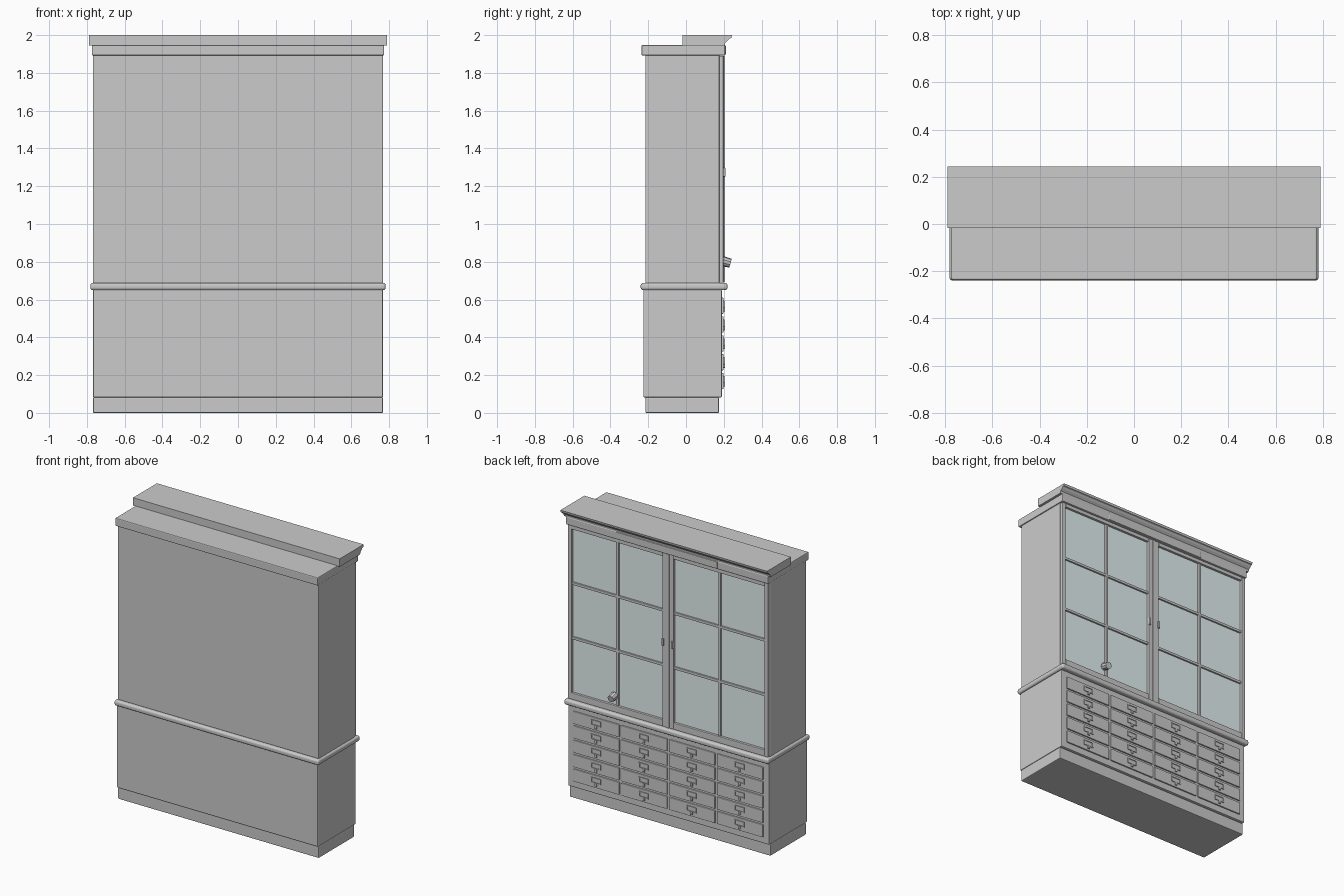
import bpy, bmesh, math
from mathutils import Matrix

if "Cube" in bpy.data.objects:
    bpy.data.objects.remove(bpy.data.objects["Cube"])


def finish(name, bm, bevel=0.0, segs=2, color=None):
    bmesh.ops.recalc_face_normals(bm, faces=bm.faces)
    me = bpy.data.meshes.new(name)
    bm.to_mesh(me)
    bm.free()
    ob = bpy.data.objects.new(name, me)
    bpy.context.collection.objects.link(ob)
    if bevel:
        m = ob.modifiers.new("bevel", 'BEVEL')
        m.width, m.segments = bevel, segs
    if color:
        mat = bpy.data.materials.new(name)
        mat.diffuse_color = color
        mat.use_nodes = True
        mat.node_tree.nodes["Principled BSDF"].inputs["Base Color"].default_value = mat.diffuse_color
        me.materials.append(mat)
    return ob


def add_box(bm, x0, x1, y0, y1, z0, z1):
    m = Matrix.Translation(((x0 + x1) / 2, (y0 + y1) / 2, (z0 + z1) / 2))
    m = m @ Matrix.Diagonal((abs(x1 - x0), y1 - y0, z1 - z0, 1))
    bmesh.ops.create_cube(bm, size=1, matrix=m)


def boxes(name, dims, bevel=0.0, segs=2, color=None):
    bm = bmesh.new()
    for d in dims:
        add_box(bm, *d)
    return finish(name, bm, bevel, segs, color)


# Carcass, from plinth to frieze
boxes("plinth", [(-.768, .768, -.215, .175, 0, .082)], .006)
boxes("lower_cabinet", [(-.768, .768, -.226, .19, .082, .652)], .006)
boxes("waist_moulding", [(-.782, .782, -.24, .22, .65, .688)], .014, 4)
boxes("upper_cabinet", [(-.768, .768, -.215, .177, .685, 1.895)], .005)
boxes("frieze", [(-.774, .774, -.236, .207, 1.892, 1.948)], .006)
boxes("frieze_panel", [(-.385, .385, .2, .211, 1.897, 1.944)], .002)

# Crown moulding, a profile extruded along x
profile = [(-.018, 1.945), (.205, 1.945), (.208, 1.96), (.215, 1.966),
           (.222, 1.972), (.23, 1.982), (.24, 1.985), (.243, 2.0), (-.018, 2.0)]
bm = bmesh.new()
f = bm.faces.new([bm.verts.new((-.79, y, z)) for y, z in profile])
ext = bmesh.ops.extrude_face_region(bm, geom=[f])
bmesh.ops.translate(bm, vec=(1.58, 0, 0),
                    verts=[v for v in ext["geom"] if isinstance(v, bmesh.types.BMVert)])
finish("crown_moulding", bm)

# Glazed doors, mirrored left and right
XI, XO, ZB, ZT = .042, .738, .735, 1.865
for side, s in (("right", 1), ("left", -1)):
    def mx(x0, x1, *rest):
        return (min(s * x0, s * x1), max(s * x0, s * x1)) + rest
    boxes(side + "_door_frame", [
        mx(.006, XI, .17, .198, .69, 1.89), mx(XO, .765, .17, .198, .69, 1.89),
        mx(XI, XO, .17, .198, .69, ZB), mx(XI, XO, .17, .198, ZT, 1.89)], .003)
    xm = (XI + XO) / 2
    bars = [mx(xm - .009, xm + .009, .17, .194, ZB, ZT)]
    for i in (1, 2):
        z = ZB + (ZT - ZB) * i / 3
        bars.append(mx(XI, XO, .17, .193, z - .009, z + .009))
    boxes(side + "_door_glazing_bars", bars, .003)
    boxes(side + "_door_glass", [mx(XI, XO, .178, .182, ZB, ZT)],
          color=(.78, .88, .88, 1))
    boxes(side + "_door_handle", [mx(.03, .044, .195, .209, 1.25, 1.298)], .003)
boxes("door_astragal", [(-.012, .012, .18, .203, .69, 1.89)], .003)

# Drawers with label holder and small pull
fronts, holders, pulls = [], [], []
for c in range(4):
    x = (c - 1.5) * .366
    for r in range(5):
        z = .169 + r * .0995
        fronts.append((x - .176, x + .176, .18, .199, z - .043, z + .043))
        for zz in (z + .024, z - .008):
            holders.append((x - .036, x + .036, .195, .204, zz - .003, zz + .003))
        for xx in (x - .034, x + .034):
            holders.append((xx - .003, xx + .003, .195, .204, z - .011, z + .027))
        pulls.append((x - .008, x + .008, .195, .207, z - .03, z - .008))
boxes("drawer_fronts", fronts, .004)
boxes("drawer_label_holders", holders)
boxes("drawer_pulls", pulls, .002)

# Tilted round knob low on the door
bm = bmesh.new()
bmesh.ops.create_cone(bm, cap_ends=True, segments=10, radius1=.027, radius2=.024, depth=.045,
                      matrix=Matrix.Translation((.41, .214, .798)) @
                      Matrix.Rotation(math.radians(-105), 4, 'X'))
finish("door_knob", bm)
